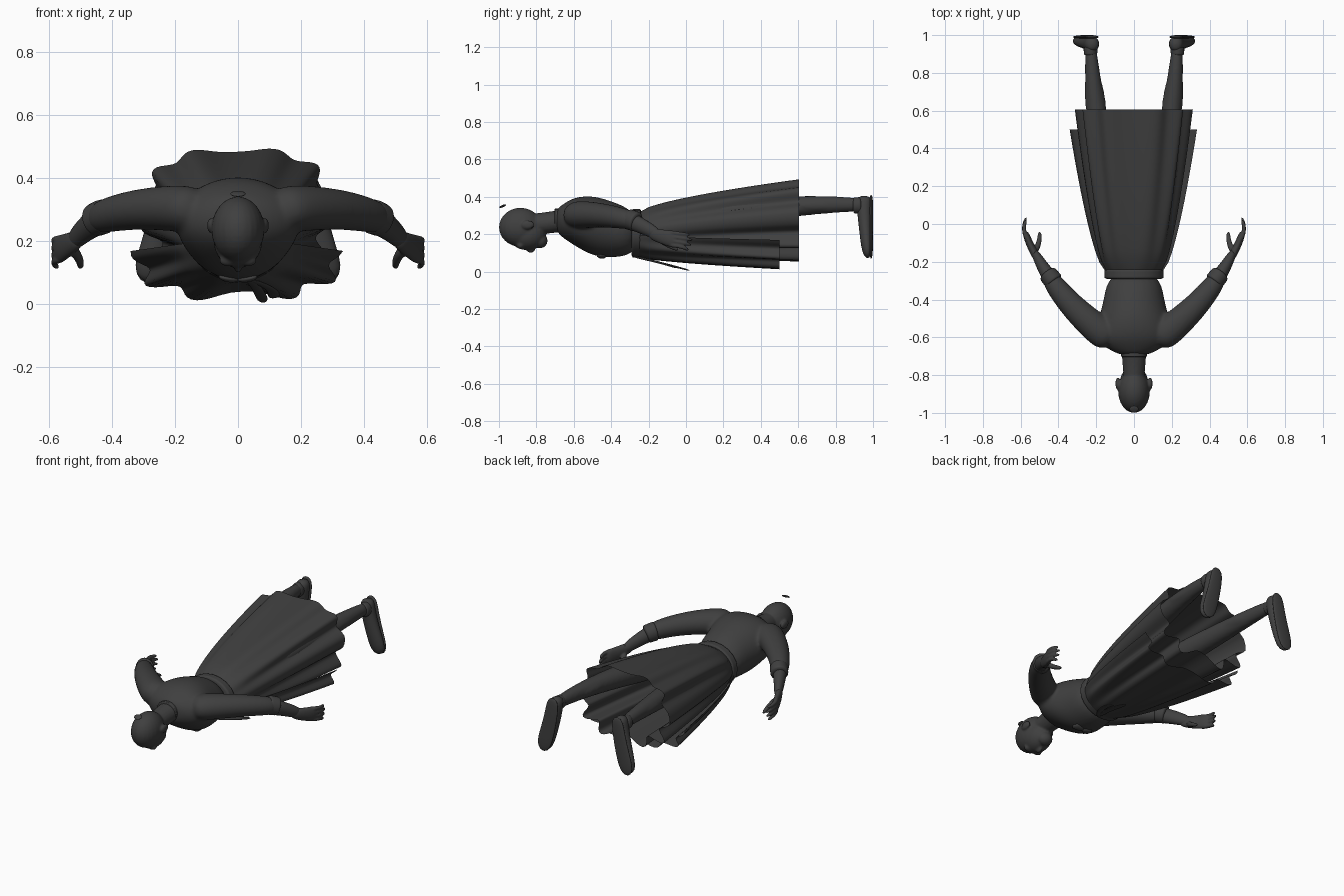
import bpy, bmesh
from math import sin, cos, pi, radians
from mathutils import Vector, Matrix

cube = bpy.data.objects.get("Cube")
if cube:
    bpy.data.objects.remove(cube, do_unlink=True)

grey = (.05, .05, .05, 1)
charcoal = bpy.data.materials.new("charcoal")
charcoal.use_nodes = True
charcoal.diffuse_color = grey
charcoal.node_tree.nodes["Principled BSDF"].inputs["Base Color"].default_value = grey


def finish(name, bm, voxel=None, subdivide=False, soft=4):
    """Turn a bmesh into a smooth object, optionally subdivided and fused."""
    bmesh.ops.recalc_face_normals(bm, faces=bm.faces)
    for face in bm.faces:
        face.smooth = True
    mesh = bpy.data.meshes.new(name)
    bm.to_mesh(mesh)
    bm.free()
    mesh.materials.append(charcoal)
    part = bpy.data.objects.new(name, mesh)
    bpy.context.collection.objects.link(part)
    if subdivide:
        part.modifiers.new("subdivide", 'SUBSURF').levels = 2
    if voxel:
        fuse = part.modifiers.new("fuse", 'REMESH')
        fuse.mode = 'VOXEL'
        fuse.voxel_size = voxel
        fuse.use_smooth_shade = True
        soften = part.modifiers.new("soften", 'SMOOTH')
        soften.iterations = soft


def signed_power(value, power):
    return abs(value) ** power * (1 if value > 0 else -1)


def bridge(bm, rings, closed=True, caps=True):
    """Join neighbouring rows of vertices with quads."""
    count = len(rings[0])
    for near, far in zip(rings, rings[1:]):
        for k in range(count if closed else count - 1):
            after = (k + 1) % count
            bm.faces.new((near[k], far[k], far[after], near[after]))
    if caps:
        bm.faces.new(rings[0])
        bm.faces.new(rings[-1])


def ellipse(bm, centre, side, up, count=20):
    angles = [2 * pi * k / count for k in range(count)]
    return [bm.verts.new(centre + side * cos(a) + up * sin(a)) for a in angles]


def add_limb(bm, start, middle, end, wide, tall, blunt=6, up=(0, 0, 1), steps=16):
    """Tapered, round-ended tube curving through three points."""
    start, middle, end = Vector(start), Vector(middle), Vector(end)
    control = middle * 2 - (start + end) / 2
    rings = []
    for i in range(steps + 1):
        t = (1 - cos(pi * i / steps)) / 2
        centre = start * (1 - t) ** 2 + control * 2 * t * (1 - t) + end * t * t
        along = (control - start) * (1 - t) + (end - control) * t
        side = along.cross(Vector(up)).normalized()
        upward = side.cross(along).normalized()
        dome = max(1 - abs(2 * t - 1) ** blunt, .001) ** .5
        width = wide[0] + (wide[1] - wide[0]) * t
        height = tall[0] + (tall[1] - tall[0]) * t
        rings.append(ellipse(bm, centre, side * width * dome, upward * height * dome))
    bridge(bm, rings)


def limb(name, *shape, **options):
    bm = bmesh.new()
    add_limb(bm, *shape, **options)
    finish(name, bm)


def band(name, y, z, length, wide, tall):
    """Short blunt ring around the body."""
    limb(name, (0, y, z), (0, y + length / 2, z), (0, y + length, z),
         (wide, wide), (tall, tall), blunt=10)


def blob(bm, centre, radii):
    place = Matrix.Translation(centre) @ Matrix.Diagonal((*radii, 1))
    bmesh.ops.create_uvsphere(bm, u_segments=24, v_segments=16, radius=1, matrix=place)


def cloth(name, first, sweep, waist, hem, waist_z, hem_z, hem_y, pleat_depth):
    """Pleated sheet spreading from an elliptical waist to a squarish hem."""
    pleats, steps, waist_y = 10, 16, -.25
    closed = sweep == 360
    count = sweep // 3
    peak = radians(15)
    bm = bmesh.new()
    rows = []
    for i in range(steps + 1):
        t = i / steps
        spread = t ** .65
        row = []
        for k in range(count):
            angle = radians(first + sweep * k / (count if closed else count - 1))
            fold = 1 + pleat_depth * (1.6 - cos(angle)) * cos(pleats * (angle - peak))
            flare_x = hem[0] * signed_power(sin(angle), .7) * fold
            flare_z = hem_z + hem[1] * signed_power(cos(angle), .7) * fold
            x = waist[0] * sin(angle) * (1 - spread) + flare_x * spread
            z = (waist_z + waist[1] * cos(angle)) * (1 - spread) + flare_z * spread
            row.append(bm.verts.new((x, waist_y + (hem_y - waist_y) * t, z)))
        rows.append(row)
    bridge(bm, rows, closed, caps=False)
    finish(name, bm)


# Head, lying face down, with brow, nose, chin, ears and neck
bm = bmesh.new()
blob(bm, (0, -.885, .237), (.084, .115, .104))
blob(bm, (0, -.85, .2), (.077, .1, .085))
blob(bm, (0, -.78, .165), (.045, .04, .04))
blob(bm, (0, -.83, .12), (.013, .024, .02))
for s in (1, -1):
    blob(bm, (s * .03, -.885, .14), (.03, .02, .02))
    blob(bm, (s * .086, -.845, .25), (.012, .034, .024))
add_limb(bm, (0, -.88, .25), (0, -.75, .26), (0, -.62, .28), (.05, .07), (.055, .06))
finish("head", bm, voxel=.006)

# Small floating hair clip above the crown
bm = bmesh.new()
blob(bm, (0, -.98, .35), (.024, .02, .006))
bmesh.ops.rotate(bm, verts=bm.verts, cent=(0, -.98, .35), matrix=Matrix.Rotation(.4, 3, 'X'))
finish("hair_clip", bm)

# Bodice fused with both sleeves, each section given by y, underside, back and half width
bm = bmesh.new()
sections = ((-.7, .22, .33, .06), (-.66, .18, .36, .15), (-.6, .14, .4, .21),
            (-.5, .08, .41, .19), (-.4, .07, .38, .16), (-.25, .09, .32, .14))
rings = []
for y, under, back, half in sections:
    centre = Vector((0, y, (under + back) / 2))
    rings.append(ellipse(bm, centre, Vector((half, 0, 0)), Vector((0, 0, (back - under) / 2))))
bridge(bm, rings)
for s in (1, -1):
    add_limb(bm, (s * .11, -.62, .3), (s * .315, -.445, .3), (s * .46, -.26, .265),
             (.09, .048), (.08, .05), blunt=10)
finish("bodice_and_sleeves", bm, voxel=.009, subdivide=True, soft=10)
band("collar", -.705, .277, .025, .068, .06)
band("belt", -.295, .205, .06, .157, .13)

# Skirt, and the apron covering its underside
cloth("skirt", first=0, sweep=360, waist=(.145, .118), hem=(.285, .205),
      waist_z=.2, hem_z=.285, hem_y=.605, pleat_depth=.06)
cloth("apron", first=92, sweep=176, waist=(.152, .126), hem=(.32, .16),
      waist_z=.2, hem_z=.185, hem_y=.5, pleat_depth=.04)

# Apron ties and chest bow
limb("long_apron_tie", (.03, -.28, .08), (.06, -.15, .05), (.08, .02, .006),
     (.015, .02), (.006, .005))
limb("short_apron_tie", (.03, -.28, .08), (.1, -.15, .05), (.11, -.05, .02),
     (.015, .02), (.006, .005))

for s, label in ((1, "left"), (-1, "right")):
    def at(x, y, z):
        return s * x, y, z

    limb(f"{label}_bow_loop", at(0, -.44, .08), at(.03, -.45, .08), at(.06, -.45, .09),
         (.015, .03), (.01, .01), blunt=4)

    # Lower arm and cuff
    limb(f"{label}_cuff", at(.42, -.31, .28), at(.44, -.285, .273), at(.46, -.26, .263),
         (.052, .05), (.056, .053), blunt=10)
    limb(f"{label}_forearm", at(.42, -.32, .28), at(.48, -.23, .24), at(.53, -.14, .19),
         (.045, .02), (.05, .03))

    # Hand: palm, four fingers and a thumb
    bm = bmesh.new()
    add_limb(bm, at(.5, -.2, .21), at(.545, -.12, .185), at(.575, -.04, .17),
             (.022, .018), (.03, .05))
    for i in range(4):
        spread = .023 * (i - 1.5)
        reach = .04 - .015 * abs(i - 1.7)
        add_limb(bm, at(.56, -.09, .175 + spread), at(.582, -.03, .168 + spread),
                 at(.57, reach, .155 + spread * 1.2), (.013, .009), (.012, .009))
    add_limb(bm, at(.53, -.15, .18), at(.505, -.1, .145), at(.5, -.04, .115),
             (.018, .01), (.018, .01))
    finish(f"{label}_hand", bm, voxel=.005)

    # Leg with a fuller calf
    bm = bmesh.new()
    add_limb(bm, at(.13, .1, .3), at(.2, .6, .35), at(.23, .97, .355),
             (.08, .026), (.075, .033), blunt=12)
    add_limb(bm, at(.18, .45, .35), at(.205, .65, .353), at(.225, .84, .353),
             (.058, .05), (.045, .042), blunt=2)
    finish(f"{label}_leg", bm, voxel=.008, soft=8)

    # Shoe, hanging toe down, with its ankle rim and sole
    limb(f"{label}_ankle_rim", at(.23, .89, .353), at(.23, .915, .354), at(.23, .94, .355),
         (.035, .037), (.042, .044))
    limb(f"{label}_shoe", at(.22, .953, .405), at(.24, .957, .27), at(.295, .972, .075),
         (.037, .05), (.044, .028), blunt=8, up=(0, 1, 0))
    limb(f"{label}_sole", at(.22, .99, .41), at(.243, .99, .26), at(.295, .99, .07),
         (.038, .051), (.01, .01), up=(0, 1, 0))
